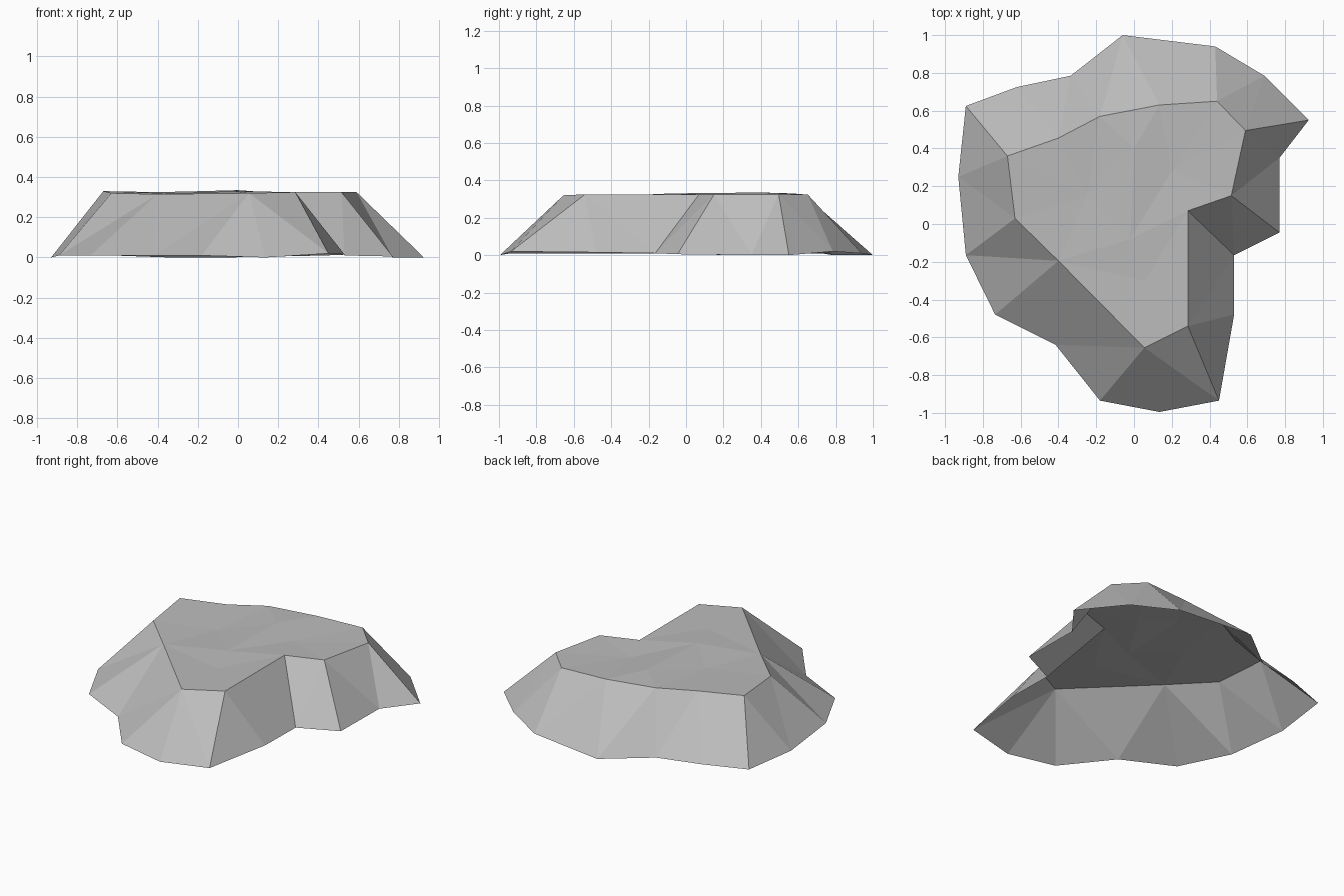
import bpy
import bmesh
from mathutils import Vector
from mathutils.geometry import delaunay_2d_cdt

default_cube = bpy.data.objects.get("Cube")
if default_cube:
    bpy.data.objects.remove(default_cube, do_unlink=True)


def flat_material(name, colour):
    material = bpy.data.materials.new(name)
    material.use_nodes = True
    material.diffuse_color = colour
    material.node_tree.nodes["Principled BSDF"].inputs["Base Color"].default_value = colour
    return material


# Foot of the slope, counter-clockwise from the back
foot = [
    (-.06, 1, 0), (-.335, .785, 0), (-.62, .725, .01), (-.89, .625, .01),
    (-.93, .25, 0), (-.89, -.165, .01), (-.735, -.48, .01), (-.415, -.64, .01),
    (-.18, -.935, .01), (.135, -.995, 0), (.45, -.935, .02), (.53, -.48, .015),
    (.53, -.165, .01), (.77, -.045, .005), (.77, .35, 0), (.925, .55, 0),
    (.69, .785, .02), (.43, .94, .01),
]

# Rim of the plateau, same direction
rim = [
    (-.18, .57, .33), (-.4, .455, .325), (-.67, .36, .33), (-.63, .03, .32),
    (-.4, -.195, .315), (.055, -.655, .32), (.285, -.54, .325), (.285, .07, .325),
    (.515, .15, .325), (.59, .495, .325), (.44, .65, .325), (.135, .63, .325),
]

# Gentle bumps on the plateau
bumps = [(-.25, .15, .315), (0, .4, .335), (-.02, -.08, .33),
         (.2, .28, .315), (.055, -.3, .32)]

# Slope ridges: which foot points each rim point runs down to
ridges = [(0, 1), (1, 2), (3,), (4, 5), (6,), (7, 8, 9, 10), (10, 11),
          (12,), (13, 14), (14, 15), (16, 17), (0, 17)]


def loop_edges(start, count):
    return [(start + i, start + (i + 1) % count) for i in range(count)]


def build_terrain(name, material):
    """Triangulate the plan along its outlines and ridges, then lift it."""
    points = [Vector(p) for p in foot + rim + bumps]
    edges = loop_edges(0, len(foot)) + loop_edges(len(foot), len(rim))
    for i, targets in enumerate(ridges):
        edges += [(len(foot) + i, target) for target in targets]
    plan, _, faces, sources, _, _ = delaunay_2d_cdt(
        [p.xy for p in points], edges, [], 1, 0.0001)

    bm = bmesh.new()
    verts = []
    for flat, source in zip(plan, sources):
        height = points[source[0]].z if source else 0
        verts.append(bm.verts.new((flat.x, flat.y, height)))
    for face in faces:
        bm.faces.new([verts[i] for i in face])

    # The shell is open underneath, so every face looks upward
    bm.normal_update()
    for face in bm.faces:
        if face.normal.z < 0:
            face.normal_flip()

    mesh = bpy.data.meshes.new(name)
    bm.to_mesh(mesh)
    bm.free()
    mesh.materials.append(material)
    terrain = bpy.data.objects.new(name, mesh)
    bpy.context.collection.objects.link(terrain)
    return terrain


build_terrain("rock_plateau", flat_material("stone grey", (.5, .5, .5, 1)))
